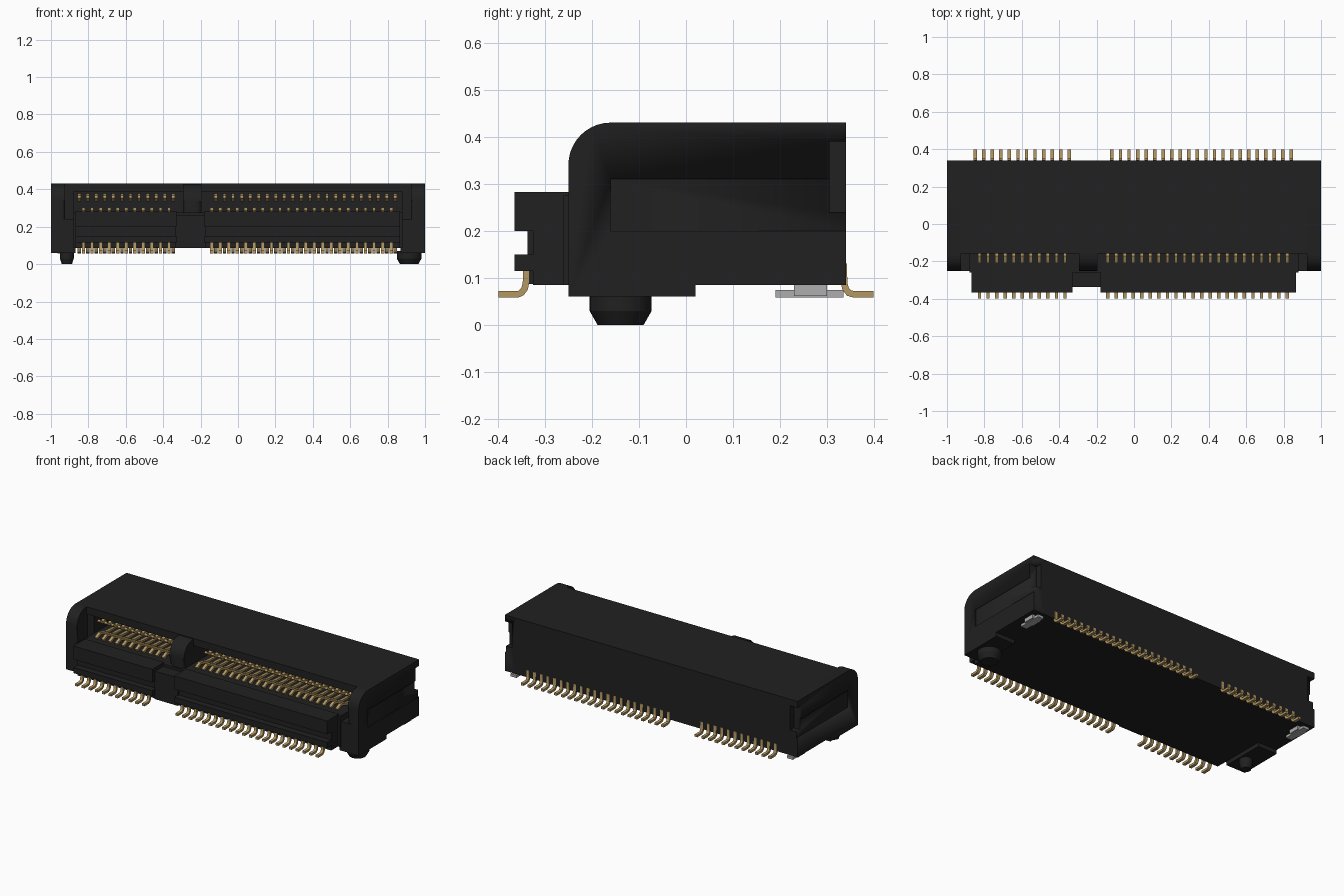
import bpy, bmesh, math
from mathutils import Vector

if "Cube" in bpy.data.objects:
    bpy.data.objects.remove(bpy.data.objects["Cube"])


def material(name, rgb):
    m = bpy.data.materials.new(name)
    m.diffuse_color = (*rgb, 1)
    m.use_nodes = True
    m.node_tree.nodes["Principled BSDF"].inputs["Base Color"].default_value = m.diffuse_color
    return m


BLACK = material("black plastic", (0.015, 0.015, 0.015))
GOLD = material("gold contact", (0.45, 0.31, 0.12))
GREY = material("tin metal", (0.42, 0.42, 0.43))


def add_prism(bm, prof, x0, x1):
    """Extrude a (y, z) outline from x0 to x1."""
    a = [bm.verts.new((x0, y, z)) for y, z in prof]
    b = [bm.verts.new((x1, y, z)) for y, z in prof]
    bm.faces.new(a)
    bm.faces.new(b[::-1])
    n = len(prof)
    for i in range(n):
        j = (i + 1) % n
        bm.faces.new((a[j], a[i], b[i], b[j]))


def rect(y0, y1, z0, z1):
    return [(y0, z0), (y1, z0), (y1, z1), (y0, z1)]


def finish(bm, name, mat, smooth=True):
    bmesh.ops.recalc_face_normals(bm, faces=bm.faces)
    me = bpy.data.meshes.new(name)
    bm.to_mesh(me)
    bm.free()
    me.materials.append(mat)
    ob = bpy.data.objects.new(name, me)
    bpy.context.collection.objects.link(ob)
    if smooth:
        bpy.ops.object.select_all(action='DESELECT')
        ob.select_set(True)
        bpy.context.view_layer.objects.active = ob
        bpy.ops.object.shade_smooth_by_angle(angle=math.radians(35))
    return ob


def prism(name, prof, x0, x1, mat=BLACK, round_x=(), r=0.03):
    """Prism whose front edges on the planes in round_x are rounded."""
    bm = bmesh.new()
    add_prism(bm, prof, x0, x1)
    edges = [e for e in bm.edges if any(
        all(abs(v.co.x - x) < 1e-4 and v.co.y < -0.155 for v in e.verts) for x in round_x)]
    if edges:
        bmesh.ops.bevel(bm, geom=edges, offset=r, segments=5, profile=0.5, affect='EDGES')
    return finish(bm, name, mat)


def box(name, x0, x1, y0, y1, z0, z1, mat=BLACK):
    return prism(name, rect(y0, y1, z0, z1), x0, x1, mat)


def arc(top):
    """Rounded upper front corner, from the roof down to the front face."""
    return [(-0.16 - 0.09 * math.sin(t), top - 0.09 + 0.09 * math.cos(t))
            for t in (math.pi / 2 * i / 10 for i in range(11))]


def cut(ob, x0, x1, y0, y1, z0, z1):
    c = box("cutter", x0, x1, y0, y1, z0, z1)
    c.hide_render = True
    m = ob.modifiers.new("cut", 'BOOLEAN')
    m.object, m.operation, m.solver = c, 'DIFFERENCE', 'EXACT'
    bpy.ops.object.select_all(action='DESELECT')
    bpy.context.view_layer.objects.active = ob
    ob.select_set(True)
    bpy.ops.object.modifier_apply(modifier=m.name)
    bpy.data.objects.remove(c)


# Housing around the card slot
box("housing_back", -0.93, 0.93, 0.1, 0.34, 0.085, 0.43)
box("roof", -0.93, 0.93, -0.157, 0.1, 0.385, 0.43)
box("slot_floor", -0.88, 0.88, -0.26, 0.1, 0.085, 0.275)

# Rounded end walls with side recess and rear corner notch
end_prof = [(-0.25, 0.06), (0.02, 0.06), (0.02, 0.085), (0.34, 0.085), (0.34, 0.43)] + arc(0.43)
for s, side in ((-1, "left"), (1, "right")):
    def xs(a, b):
        return min(s * a, s * b), max(s * a, s * b)
    wall = prism(side + "_end_wall", end_prof, *xs(0.925, 1), round_x=(s * 0.925,))
    cut(wall, *xs(0.992, 1.1), -0.16, 0.4, 0.20, 0.31)
    cut(wall, *xs(0.95, 1.1), 0.305, 0.4, 0.24, 0.39)
    box(side + "_end_sill", *xs(0.865, 0.97), -0.25, 0.1, 0.085, 0.24)
    box(side + "_slot_end", *xs(0.88, 0.93), -0.15, 0.1, 0.2, 0.42)
    box(side + "_foot_pad", *xs(0.87, 0.95), -0.25, 0.02, 0.06, 0.1)
    # Solder tab under the rear corner
    box(side + "_solder_tab", *xs(0.925, 0.965), 0.19, 0.335, 0.058, 0.074, GREY)
    box(side + "_solder_tab_neck", *xs(0.915, 0.975), 0.23, 0.30, 0.062, 0.09, GREY)
    # Tapered locating peg, larger on the right
    r = 0.037 if s < 0 else 0.066
    bm = bmesh.new()
    for r0, r1, z0, z1 in ((r * 0.74, r, 0, 0.03), (r, r, 0.03, 0.07)):
        g = bmesh.ops.create_cone(bm, cap_ends=True, segments=32, radius1=r0, radius2=r1, depth=z1 - z0)
        bmesh.ops.translate(bm, verts=g["verts"], vec=(s * 0.915, -0.139, (z0 + z1) / 2))
    finish(bm, side + "_peg", BLACK)

# Lower jaw with two front lips, split at the key
jaw = [(-0.25, 0.085), (-0.325, 0.085), (-0.325, 0.115), (-0.365, 0.115), (-0.365, 0.15),
       (-0.325, 0.15), (-0.325, 0.2), (-0.365, 0.2), (-0.365, 0.282), (-0.25, 0.282)]
prism("jaw_left", jaw, -0.87, -0.33)
prism("jaw_right", jaw, -0.18, 0.865)
box("jaw_centre", -0.335, -0.175, -0.337, -0.25, 0.087, 0.26)

# Key post across the slot
prism("key_post", [(-0.25, 0.2), (0.12, 0.2), (0.12, 0.425)] + arc(0.425),
      -0.295, -0.195, round_x=(-0.295, -0.195), r=0.042)


def ribbon(path, t):
    """Outline of a bent strip of thickness t along a (y, z) path."""
    p = [Vector(q) for q in path]
    left, right = [], []
    for i, q in enumerate(p):
        d = (p[min(i + 1, len(p) - 1)] - p[max(i - 1, 0)]).normalized()
        n = Vector((-d.y, d.x)) * t / 2
        left.append(tuple(q + n))
        right.append(tuple(q - n))
    return left + right[::-1]


def pin_row(name, path, xs, w=0.018, t=0.014):
    bm = bmesh.new()
    for x in xs:
        add_prism(bm, ribbon(path, t), x - w / 2, x + w / 2)
    finish(bm, name, GOLD)


# Two staggered rows of pins with a gap at the key
P = 0.0457
rear_x = [-0.849 + P * i for i in range(12)] + [-0.118 + P * i for i in range(22)]
front_x = [-0.826 + P * i for i in range(11)] + [-0.141 + P * i for i in range(22)]
leg = [(0.335, 0.13), (0.336, 0.09), (0.339, 0.077), (0.346, 0.068), (0.357, 0.065), (0.398, 0.065)]
pin_row("rear_legs", leg, rear_x)
pin_row("front_legs", [(-y - 0.004 * (y < 0.35), z) for y, z in leg], front_x)
pin_row("lower_contacts", [(0.11, 0.27), (-0.1, 0.28), (-0.15, 0.293), (-0.17, 0.297), (-0.205, 0.28)], front_x)
pin_row("upper_contacts", [(0.11, 0.372), (-0.07, 0.355), (-0.105, 0.342), (-0.12, 0.341), (-0.145, 0.36)], rear_x)
